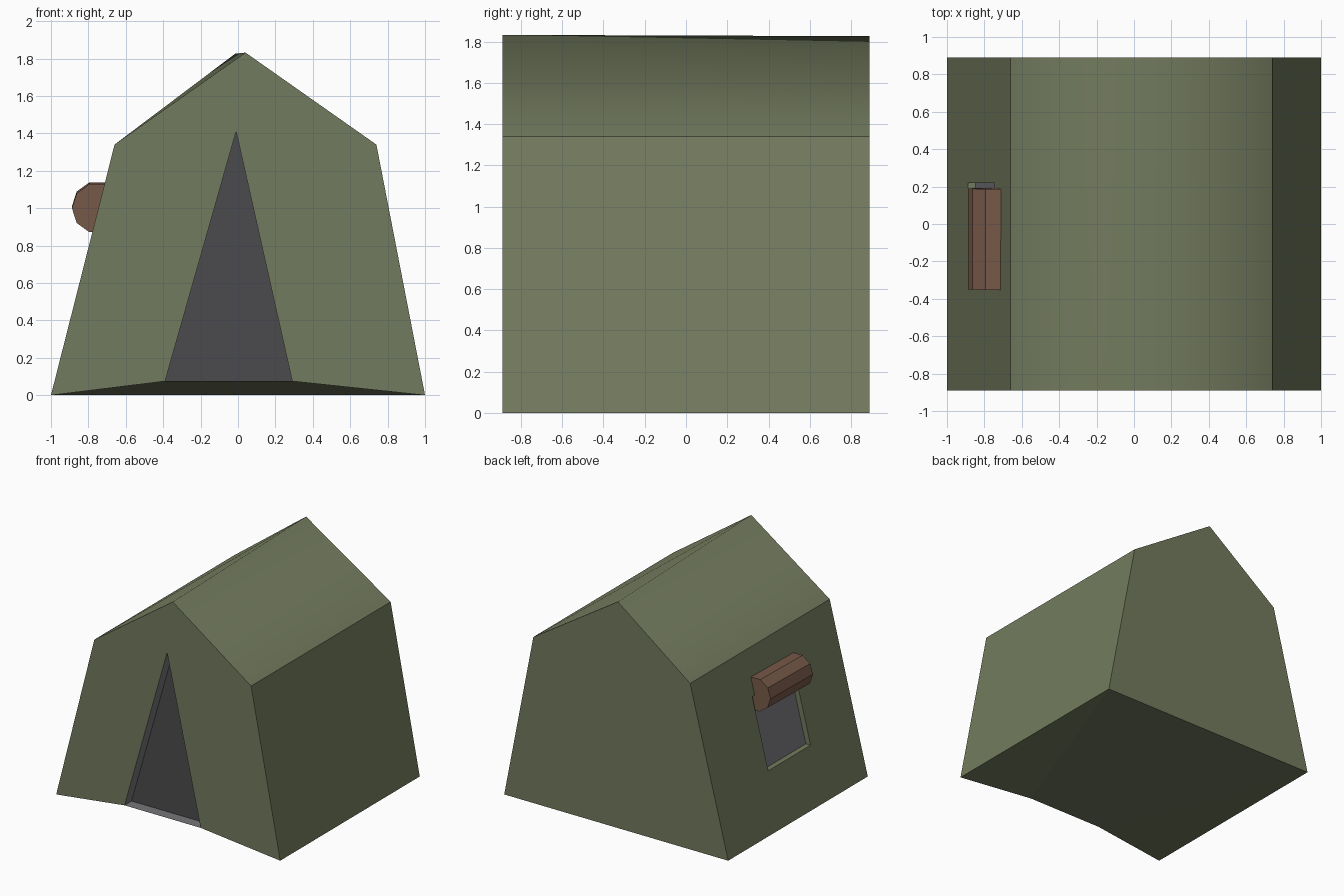
import bpy
import bmesh
from math import radians
from mathutils import Matrix, Vector

cube = bpy.data.objects.get("Cube")
if cube:
    bpy.data.objects.remove(cube, do_unlink=True)


def material(name, rgb):
    mat = bpy.data.materials.new(name)
    mat.use_nodes = True
    mat.diffuse_color = (*rgb, 1)
    mat.node_tree.nodes["Principled BSDF"].inputs["Base Color"].default_value = (*rgb, 1)
    return mat


canvas = material("olive canvas", (0.171, 0.198, 0.112))
dark = material("dark grey", (0.07, 0.07, 0.075))
grey = material("mid grey", (0.18, 0.18, 0.19))
brown = material("brown cloth", (0.185, 0.1, 0.065))
CANVAS, DARK, GREY = range(3)


def finish(name, bm, mats):
    mesh = bpy.data.meshes.new(name)
    bm.to_mesh(mesh)
    bm.free()
    for mat in mats:
        mesh.materials.append(mat)
    obj = bpy.data.objects.new(name, mesh)
    bpy.context.collection.objects.link(obj)
    return obj


bm = bmesh.new()
END = 0.89


def points(y, profile):
    return [bm.verts.new((x, y, z)) for x, z in profile]


def face(verts, index=CANVAS, smooth=False):
    f = bm.faces.new(verts)
    f.material_index = index
    f.smooth = smooth
    return f


def band(loop_a, loop_b, index):
    # closed strip of quads between two matching loops
    n = len(loop_a)
    for i in range(n):
        j = (i + 1) % n
        face([loop_a[i], loop_a[j], loop_b[j], loop_b[i]], index)


def recess(loop, shift, wall_index, panel_index):
    # sunken panel behind an opening
    inner = [bm.verts.new(v.co + Vector(shift)) for v in loop]
    band(loop, inner, wall_index)
    face(inner, panel_index)


# End outlines: foot, eave, ridge, eave, foot
front = points(-END, [(-1, 0), (-0.66, 1.34), (0.04, 1.832), (0.74, 1.34), (1, 0)])
back = points(END, [(-1, 0), (-0.66, 1.34), (-0.015, 1.826), (0.74, 1.34), (1, 0)])
door = points(-END, [(0.29, 0.075), (-0.01, 1.41), (-0.39, 0.075)])

# Front with door opening, and back
face(front + door)
face(back)
recess(door, (0, 0.09, 0), GREY, DARK)

# Roof, smooth over the ridge
roof = [face([front[1], back[2], back[1]], smooth=True),
        face([front[1], front[2], back[2]], smooth=True),
        face([front[2], front[3], back[3], back[2]], smooth=True)]

# Left wall
face([front[3], front[4], back[4], back[3]])

# Right wall around the window opening
slope = 0.34 / 1.34
window = [bm.verts.new((-1 + slope * z, y, z))
          for y, z in [(-0.32, 0.44), (-0.32, 1.0), (0.22, 1.0), (0.22, 0.44)]]
band([front[0], front[1], back[1], back[0]], window, CANVAS)
recess(window, (0.042, 0, 0), CANVAS, GREY)

# Floor, lifted at the doorway
face([back[0], back[4], door[0], door[2]])
face([back[0], door[2], front[0]])
face([back[4], front[4], door[0]])

bmesh.ops.recalc_face_normals(bm, faces=bm.faces[:])
for e in bm.edges:
    e.smooth = all(f in roof for f in e.link_faces)
finish("tent_body", bm, [canvas, dark, grey])

# Rolled-up window cover
bm = bmesh.new()
bmesh.ops.create_cone(bm, cap_ends=True, segments=10, radius1=0.135, radius2=0.135,
                      depth=0.54, matrix=Matrix.Translation((-0.753, -0.08, 1.005))
                      @ Matrix.Rotation(radians(91), 4, "X")
                      @ Matrix.Rotation(radians(90), 4, "Z"))
finish("window_roll", bm, [brown])
